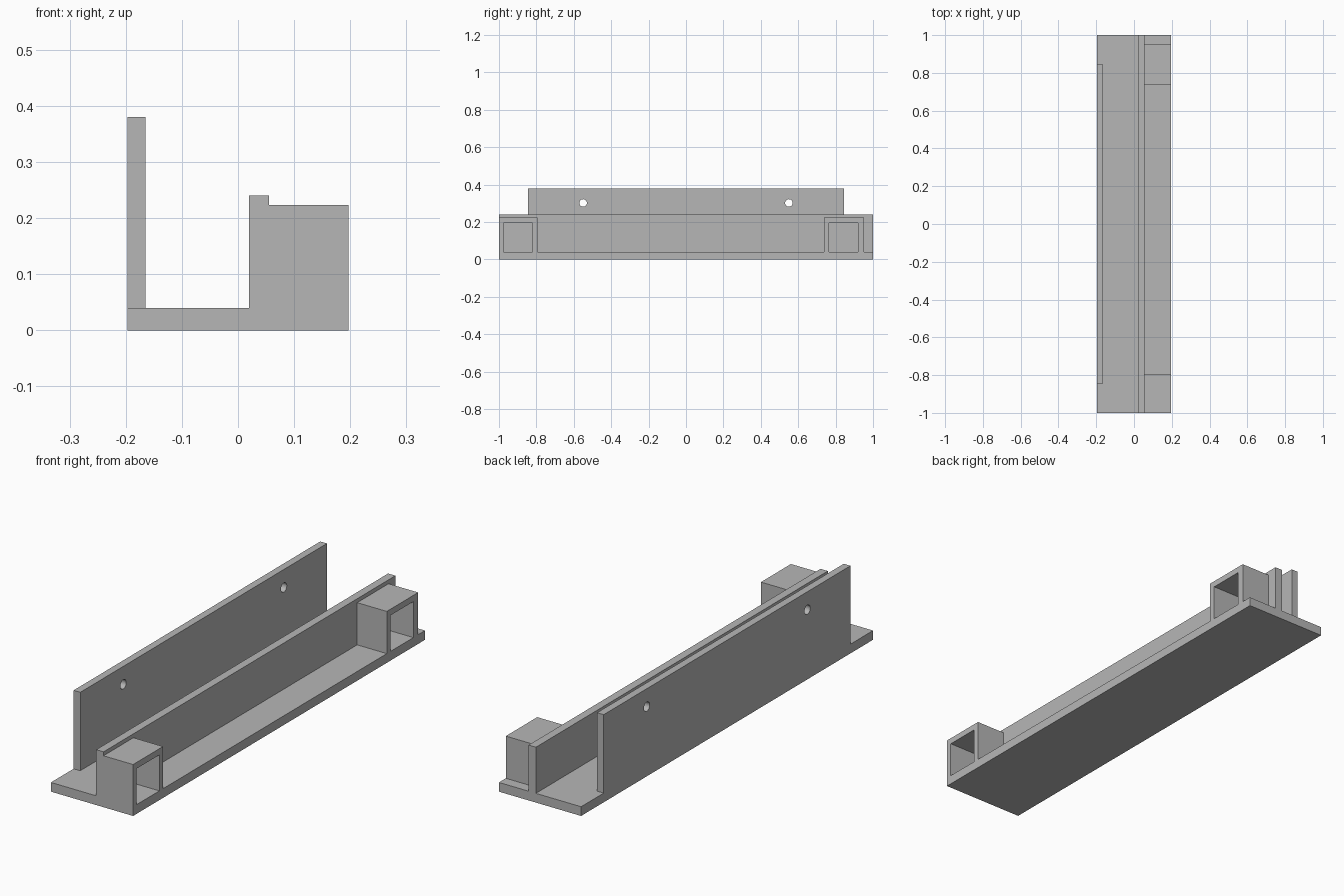
import bpy
import bmesh
from math import pi

cube = bpy.data.objects.get("Cube")
if cube:
    bpy.data.objects.remove(cube, do_unlink=True)

GREY = (0.47, 0.47, 0.47, 1)
grey = bpy.data.materials.new("plain grey")
grey.use_nodes = True
grey.diffuse_color = GREY
grey.node_tree.nodes["Principled BSDF"].inputs["Base Color"].default_value = GREY


def prism(name, profile, x0, x1):
    """Extrude a (y, z) outline along x."""
    bm = bmesh.new()
    face = bm.faces.new([bm.verts.new((x0, y, z)) for y, z in profile])
    out = bmesh.ops.extrude_face_region(bm, geom=[face])["geom"]
    moved = [v for v in out if isinstance(v, bmesh.types.BMVert)]
    bmesh.ops.translate(bm, verts=moved, vec=(x1 - x0, 0, 0))
    bmesh.ops.recalc_face_normals(bm, faces=bm.faces)
    mesh = bpy.data.meshes.new(name)
    bm.to_mesh(mesh)
    bm.free()
    mesh.materials.append(grey)
    obj = bpy.data.objects.new(name, mesh)
    bpy.context.collection.objects.link(obj)
    return obj


def slab(name, x0, x1, y, z0, z1):
    return prism(name, [(-y, z0), (y, z0), (y, z1), (-y, z1)], x0, x1)


FLOOR, HALF, INNER = 0.04, 0.197, 0.055

# Base and the two upright walls
slab("base_plate", -HALF, HALF, 1, 0, FLOOR)
slab("low_wall", 0.02, INNER, 1, FLOOR, 0.24)
tall_wall = slab("tall_wall", -HALF, -0.165, 0.845, FLOOR, 0.38)

# Screw holes through the tall wall
for y in (-0.55, 0.55):
    bpy.ops.mesh.primitive_cylinder_add(vertices=32, radius=0.02, depth=0.2,
                                        location=(-0.18, y, 0.302),
                                        rotation=(0, pi / 2, 0))
    cutter = bpy.context.object
    cutter.name = "hole_cutter"
    cutter.hide_render = True
    cutter.data.materials.append(grey)
    mod = tall_wall.modifiers.new("hole", "BOOLEAN")
    mod.operation = "DIFFERENCE"
    mod.solver = "EXACT"
    mod.object = cutter
    bpy.context.view_layer.objects.active = tall_wall
    bpy.ops.object.modifier_apply(modifier=mod.name)
    bpy.data.objects.remove(cutter, do_unlink=True)

# Open-sided sockets: an arch of two sides and a roof standing on the base
TOP, ROOF = 0.223, 0.196
for name, y0, a, b, y1 in (("front_socket", -1, -0.975, -0.82, -0.795),
                           ("back_socket", 0.738, 0.764, 0.92, 0.953)):
    prism(name, [(y0, FLOOR), (a, FLOOR), (a, ROOF), (b, ROOF),
                 (b, FLOOR), (y1, FLOOR), (y1, TOP), (y0, TOP)], INNER, HALF)
